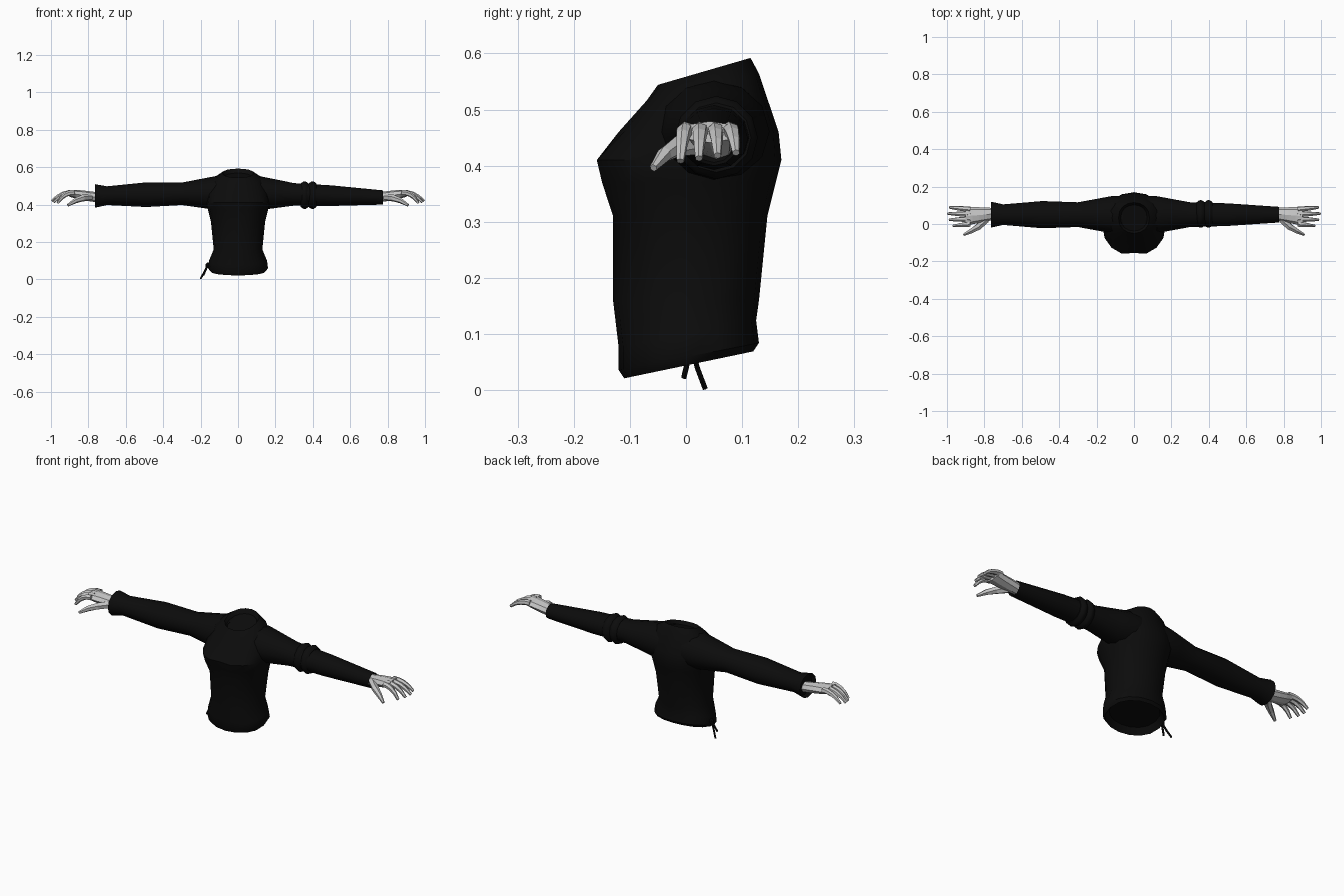
import bpy, bmesh
from math import sin, cos, pi, radians
from mathutils import Vector

if "Cube" in bpy.data.objects:
    bpy.data.objects.remove(bpy.data.objects["Cube"], do_unlink=True)


def material(name, shade):
    mat = bpy.data.materials.new(name)
    mat.use_nodes = True
    colour = (shade, shade, shade, 1)
    mat.diffuse_color = colour
    mat.node_tree.nodes["Principled BSDF"].inputs["Base Color"].default_value = colour
    return mat


black_cloth = material("black_cloth", 0.0035)
grey_glove = material("pale_grey_glove", 0.56)


def skin(name, rings, mat, smooth=True):
    """Join matching rings of points into a closed skin."""
    bm = bmesh.new()
    loops = [[bm.verts.new(point) for point in ring] for ring in rings]
    for lower, upper in zip(loops, loops[1:]):
        for i in range(len(lower)):
            bm.faces.new((lower[i - 1], lower[i], upper[i], upper[i - 1]))
    bm.faces.new(loops[0])
    bm.faces.new(loops[-1])
    bmesh.ops.recalc_face_normals(bm, faces=bm.faces)
    mesh = bpy.data.meshes.new(name)
    bm.to_mesh(mesh)
    bm.free()
    mesh.materials.append(mat)
    part = bpy.data.objects.new(name, mesh)
    bpy.context.collection.objects.link(part)
    if smooth:
        bpy.ops.object.select_all(action='DESELECT')
        part.select_set(True)
        bpy.context.view_layer.objects.active = part
        bpy.ops.object.shade_smooth_by_angle(angle=radians(40))


def turns(sides):
    """Evenly spaced angles around a full circle."""
    return [2 * pi * i / sides for i in range(sides)]


def steps(count):
    """Even fractions from zero to one."""
    return [i / count for i in range(count + 1)]


def section(x, y, z, depth, height, sides=12):
    """Oval cross-section facing along x."""
    return [Vector((x, y + depth * cos(a), z + height * sin(a))) for a in turns(sides)]


def recess(ring, offset):
    """Smaller copy of a ring, pushed inside an opening."""
    centre = sum(ring, Vector()) / len(ring)
    return [point.lerp(centre, 0.15) + Vector(offset) for point in ring]


def tube(name, path, radii, mat):
    """Tapered six-sided tube along a path."""
    points = [Vector(p) for p in path]
    last = len(points) - 1
    rings = []
    for k, (point, radius) in enumerate(zip(points, radii)):
        along = points[min(k + 1, last)] - points[max(k - 1, 0)]
        up = along.cross(Vector((0, 1, 0.2))).normalized()
        across = along.normalized().cross(up)
        rings.append([point + radius * (up * cos(a) + across * sin(a)) for a in turns(6)])
    skin(name, rings, mat, smooth=False)


def torso_ring(height, front, half_width):
    """Body outline; hem and neckline rise to the back, the chest has a cleft."""
    hem, neck, chest = height <= 0.1, height > 0.5, front > 0.15
    lean = 0.024 if hem or neck else 0
    back = half_width - 0.03 if hem else max(half_width, 0.115)
    ring = []
    for a in turns(16):
        s = sin(a)
        bulge = abs(s) ** 0.85 * (1 if s > 0 else -1)
        y = (back - front + (back + front) * bulge) / 2
        if chest and s < -0.99:
            y += 0.015
        ring.append(Vector((half_width * cos(a), y, height + lean * bulge)))
    return ring


# Torso: height, front depth, half width
torso = [torso_ring(*row) for row in (
    (0.045, 0.11, 0.15), (0.06, 0.12, 0.16), (0.1, 0.12, 0.155),
    (0.16, 0.13, 0.13), (0.31, 0.13, 0.145), (0.37, 0.16, 0.16),
    (0.41, 0.17, 0.17), (0.46, 0.12, 0.165), (0.54, 0.07, 0.13), (0.568, 0.05, 0.083))]
torso.insert(0, recess(torso[0], (0, 0, 0.03)))
torso.append(recess(torso[-1], (0, 0, -0.02)))
skin("jumper_body", torso, black_cloth)

# Sleeves: distance from the middle and radius, with a flared right cuff
shoulder = [(0.06, 0.09), (0.12, 0.09), (0.18, 0.08), (0.3, 0.06)]
sleeves = {1: ("left", 0.035, [(0.5, 0.055), (0.775, 0.038)]),
           -1: ("right", 0.025, [(0.49, 0.066), (0.7, 0.05), (0.765, 0.063)])}
for side, (label, drop, forearm) in sleeves.items():
    rings = [section(side * x, 0.05, 0.465 - drop * x, radius * 1.1, radius)
             for x, radius in shoulder + forearm]
    rings.append(recess(rings[-1], (-0.02 * side, 0, 0)))
    skin(label + "_sleeve", rings, black_cloth)

    # Palm, widening towards the knuckles
    palm = [section(side * (0.75 + 0.15 * t), 0.054 - 0.012 * t, 0.438 + 0.022 * t,
                    0.032 + 0.019 * t, 0.027 - 0.008 * t ** 3, sides=8) for t in steps(4)]
    skin(label + "_palm", palm, grey_glove, smooth=False)

    # Four fingers, spreading and curling down
    for k, finger in enumerate(("index", "middle", "ring", "little")):
        reach = 0.09 + 0.03 * sin(k * pi / 4)
        path = [(side * (0.875 + reach * t), 0.026 * k + (0.007 * k - 0.01) * t,
                 0.464 - (0.056 - 0.005 * k) * t ** 2.5) for t in steps(4)]
        tube(f"{label}_{finger}_finger", path,
             [0.015 - 0.008 * t * t for t in steps(4)], grey_glove)

    # Thumb, reaching forward and down
    path = [(side * (0.79 + 0.12 * t), 0.025 - 0.083 * t ** 0.7, 0.44 - 0.044 * t * t)
            for t in steps(3)]
    tube(label + "_thumb", path, [0.02 - 0.013 * t * t for t in steps(3)], grey_glove)

# Band with two rolls tied round the left upper arm
band = []
for t in steps(12):
    radius = 0.062 + 0.012 * abs(sin(2 * pi * t))
    band.append(section(0.335 + 0.085 * t, 0.054, 0.45, radius, radius))
skin("left_arm_band", band, black_cloth)

# Knot and two ties hanging from the right hip
knot = Vector((-0.16, 0.01, 0.08))
bend = Vector((-0.18, 0.02, 0.04))
tube("hem_knot", [knot.lerp(bend, t) for t in (-0.2, 0.1, 0.4)],
     [0.007, 0.012, 0.007], black_cloth)
tube("long_hem_tie", [knot, bend, (-0.2, 0.034, 0.003)], [0.005] * 3, black_cloth)
tube("short_hem_tie", [knot, (-0.185, -0.004, 0.022)], [0.005] * 2, black_cloth)
